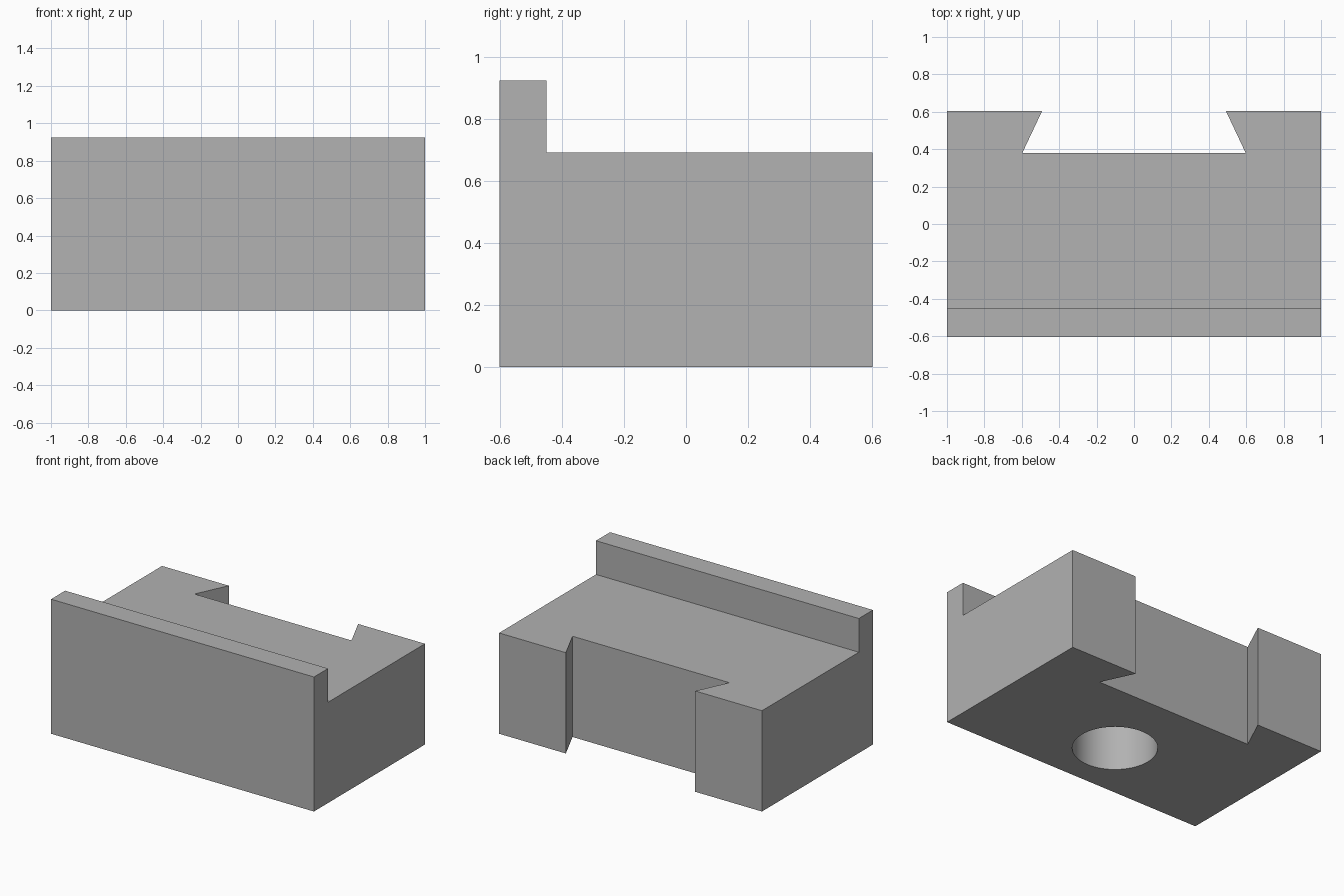
import bpy, bmesh, math
from mathutils import Vector

cube = bpy.data.objects.get("Cube")
if cube:
    bpy.data.objects.remove(cube, do_unlink=True)

HALF_W, HALF_D = 1.0, 0.603
TOP, LIP_TOP, LIP_BACK = 0.693, 0.925, -0.45
HOLE_RADIUS, HOLE_DEPTH, HOLE_Y = 0.264, 0.46, -0.183

grey = bpy.data.materials.new("plain grey")
grey.use_nodes = True
colour = (0.445, 0.445, 0.445, 1)
grey.diffuse_color = colour
grey.node_tree.nodes["Principled BSDF"].inputs["Base Color"].default_value = colour


def extrude_profile(name, points, direction):
    """Closed prism from a planar outline."""
    bm = bmesh.new()
    face = bm.faces.new([bm.verts.new(p) for p in points])
    ext = bmesh.ops.extrude_face_region(bm, geom=[face])
    moved = [g for g in ext["geom"] if isinstance(g, bmesh.types.BMVert)]
    bmesh.ops.translate(bm, verts=moved, vec=Vector(direction))
    bmesh.ops.recalc_face_normals(bm, faces=bm.faces)
    mesh = bpy.data.meshes.new(name)
    bm.to_mesh(mesh)
    bm.free()
    mesh.materials.append(grey)
    obj = bpy.data.objects.new(name, mesh)
    bpy.context.collection.objects.link(obj)
    return obj


def cut(target, cutter):
    """Apply a boolean cut and discard the cutter."""
    cutter.hide_render = True
    mod = target.modifiers.new("cut", "BOOLEAN")
    mod.operation, mod.solver, mod.object = "DIFFERENCE", "EXACT", cutter
    bpy.context.view_layer.objects.active = target
    bpy.ops.object.modifier_apply(modifier=mod.name)
    bpy.data.objects.remove(cutter, do_unlink=True)


# Block with a raised lip along the front
side = [(-HALF_D, 0), (HALF_D, 0), (HALF_D, TOP),
        (LIP_BACK, TOP), (LIP_BACK, LIP_TOP), (-HALF_D, LIP_TOP)]
block = extrude_profile("lipped_block", [(-HALF_W, y, z) for y, z in side], (2 * HALF_W, 0, 0))

# Dovetail slot through the back, its slanted walls carried past the rear face
inner_x, mouth_x, floor_y = 0.597, 0.492, 0.38
over_y = HALF_D + 0.1
over_x = mouth_x - (inner_x - mouth_x) / (HALF_D - floor_y) * 0.1
slot = [(-inner_x, floor_y), (inner_x, floor_y), (over_x, over_y), (-over_x, over_y)]
cut(block, extrude_profile("slot_cutter", [(x, y, -0.2) for x, y in slot], (0, 0, 1.4)))

# Blind round hole in the underside
ring = [math.tau * i / 64 for i in range(64)]
circle = [(HOLE_RADIUS * math.cos(a), HOLE_Y + HOLE_RADIUS * math.sin(a), -0.2) for a in ring]
cut(block, extrude_profile("hole_cutter", circle, (0, 0, HOLE_DEPTH + 0.2)))

# Smooth hole wall, crisp edges elsewhere
bpy.ops.object.select_all(action="DESELECT")
block.select_set(True)
bpy.context.view_layer.objects.active = block
bpy.ops.object.shade_smooth_by_angle(angle=math.radians(20))
